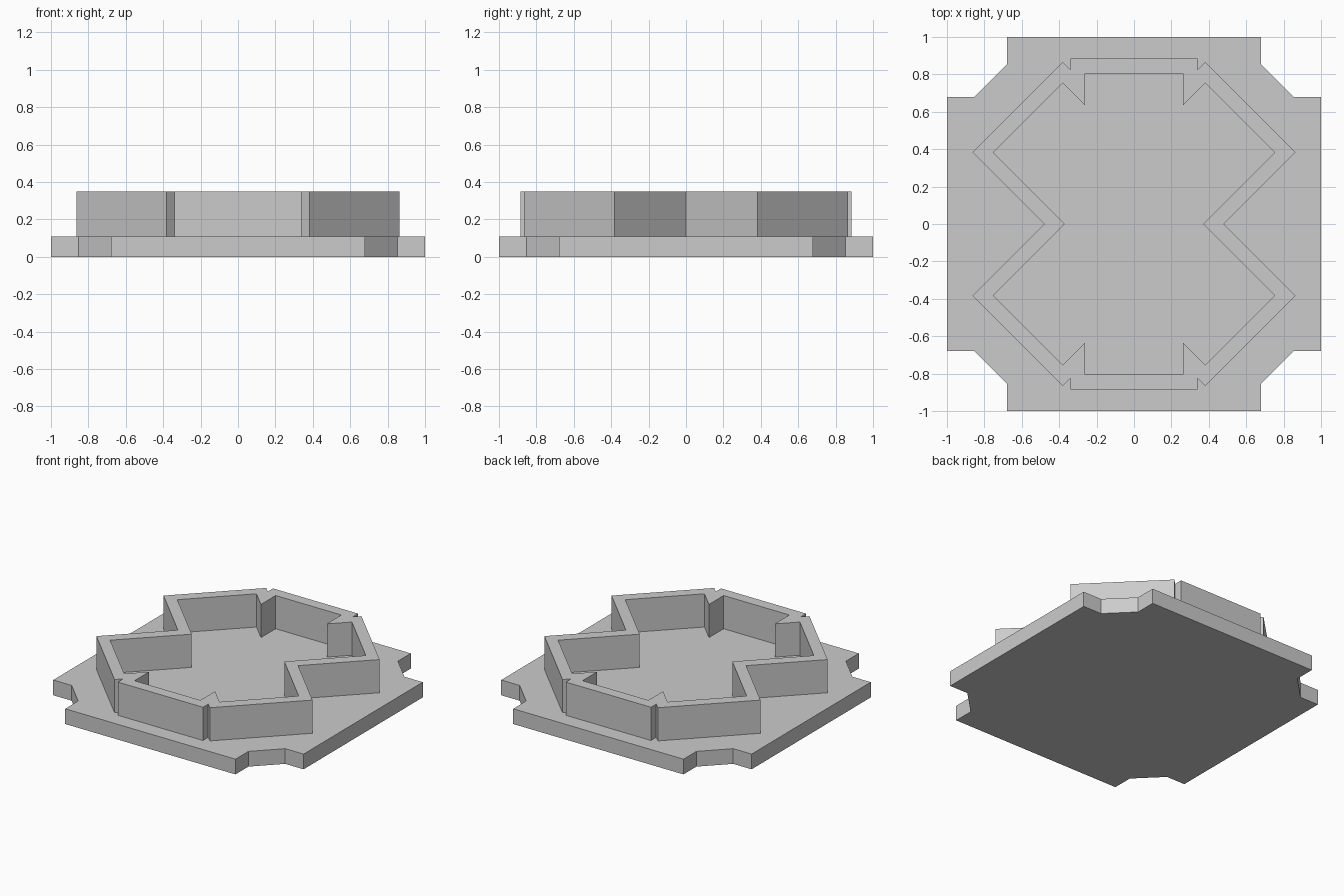
import bpy
import bmesh

cube = bpy.data.objects.get("Cube")
if cube:
    bpy.data.objects.remove(cube, do_unlink=True)

BASE_TOP = 0.11
WALL_TOP = 0.35

grey = bpy.data.materials.new("light_grey")
grey.use_nodes = True
colour = (0.6, 0.6, 0.6, 1)
grey.diffuse_color = colour
grey.node_tree.nodes["Principled BSDF"].inputs["Base Color"].default_value = colour


def full_outline(quarter):
    """Mirror a quarter profile into a closed counter-clockwise outline."""
    half = quarter + [(-x, y) for x, y in reversed(quarter)]
    whole = half + [(x, -y) for x, y in reversed(half)]
    return list(dict.fromkeys((x, y if y else 0.0) for x, y in whole))


def make_object(name, bm):
    bmesh.ops.recalc_face_normals(bm, faces=bm.faces[:])
    mesh = bpy.data.meshes.new(name)
    bm.to_mesh(mesh)
    bm.free()
    mesh.materials.append(grey)
    obj = bpy.data.objects.new(name, mesh)
    bpy.context.collection.objects.link(obj)
    return obj


def ring_verts(bm, outline, z):
    return [bm.verts.new((x, y, z)) for x, y in outline]


def bridge(bm, a, b):
    for i in range(len(a)):
        j = (i + 1) % len(a)
        bm.faces.new((a[i], a[j], b[j], b[i]))


# Base plate with notched corners
plate = full_outline([(1, 0.68), (0.853, 0.68), (0.68, 0.853), (0.68, 1)])
bm = bmesh.new()
low, high = ring_verts(bm, plate, 0), ring_verts(bm, plate, BASE_TOP)
bm.faces.new(low)
bm.faces.new(high)
bridge(bm, low, high)
make_object("base_plate", bm)

# Raised angular wall, pinched at both sides, with buttressed end panels
outer = full_outline([(0.48, 0), (0.863, 0.383), (0.381, 0.865),
                      (0.34, 0.825), (0.34, 0.885)])
inner = full_outline([(0.37, 0), (0.753, 0.383), (0.381, 0.755),
                      (0.263, 0.637), (0.263, 0.805)])
bm = bmesh.new()
loops = [ring_verts(bm, outline, z) for outline, z in
         ((outer, BASE_TOP), (outer, WALL_TOP), (inner, WALL_TOP), (inner, BASE_TOP))]
for k in range(4):
    bridge(bm, loops[k], loops[(k + 1) % 4])
make_object("perimeter_wall", bm)
